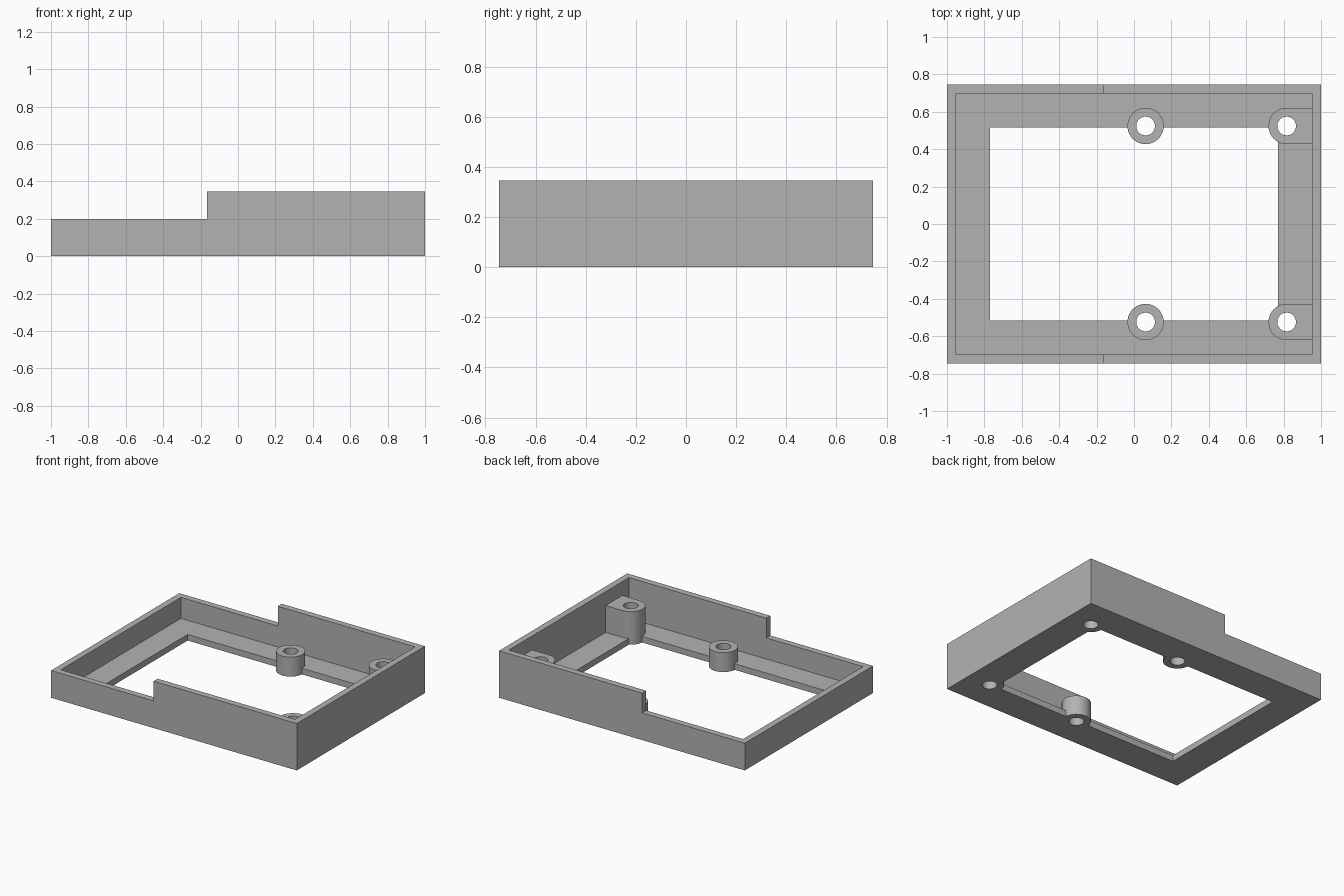
import bpy
import bmesh
from mathutils import Matrix

cube = bpy.data.objects.get("Cube")
if cube:
    bpy.data.objects.remove(cube, do_unlink=True)

# Main dimensions
HALF_X, HALF_Y, HEIGHT = 1.0, 0.745, 0.345
WALL, FLOOR = 0.047, 0.045
INNER_X, INNER_Y = HALF_X - WALL, HALF_Y - WALL
OPEN_X, OPEN_Y = 0.771, 0.516
STEP_X, LOW = -0.165, 0.2
POST_Y, POST_R, HOLE_R = 0.524, 0.097, 0.05
SHORT_X, SHORT_H = 0.062, 0.143
TALL_X, TALL_H = 0.816, 0.243

grey = bpy.data.materials.new("plain grey")
grey.use_nodes = True
grey.diffuse_color = (0.45, 0.45, 0.45, 1)
grey.node_tree.nodes["Principled BSDF"].inputs["Base Color"].default_value = grey.diffuse_color


def finish(name, bm):
    mesh = bpy.data.meshes.new(name)
    bm.to_mesh(mesh)
    bm.free()
    mesh.materials.append(grey)
    obj = bpy.data.objects.new(name, mesh)
    bpy.context.collection.objects.link(obj)
    return obj


def box(name, low, high):
    bm = bmesh.new()
    size = [b - a for a, b in zip(low, high)]
    mid = [(a + b) / 2 for a, b in zip(low, high)]
    bmesh.ops.create_cube(bm, size=1, matrix=Matrix.Translation(mid) @ Matrix.Diagonal((*size, 1)))
    return finish(name, bm)


def cylinder(name, x, y, radius, bottom, top):
    bm = bmesh.new()
    bmesh.ops.create_cone(bm, cap_ends=True, segments=64, radius1=radius, radius2=radius,
                          depth=top - bottom,
                          matrix=Matrix.Translation((x, y, (bottom + top) / 2)))
    return finish(name, bm)


def combine(target, other, operation):
    mod = target.modifiers.new("combine", 'BOOLEAN')
    mod.operation, mod.solver, mod.object = operation, 'EXACT', other
    bpy.context.view_layer.objects.active = target
    bpy.ops.object.modifier_apply(modifier=mod.name)
    bpy.data.objects.remove(other, do_unlink=True)


# Open tray: walls, floor rim and lowered left section
frame = box("stepped_frame", (-HALF_X, -HALF_Y, 0), (HALF_X, HALF_Y, HEIGHT))
combine(frame, box("cavity", (-INNER_X, -INNER_Y, FLOOR), (INNER_X, INNER_Y, 1)), 'DIFFERENCE')
combine(frame, box("opening", (-OPEN_X, -OPEN_Y, -1), (OPEN_X, OPEN_Y, 1)), 'DIFFERENCE')
combine(frame, box("step", (-2, -2, LOW), (STEP_X, 2, 1)), 'DIFFERENCE')

# Screw posts, the tall pair joined to the right-hand wall
for side in (-1, 1):
    y = side * POST_Y
    combine(frame, cylinder("short_post", SHORT_X, y, POST_R, 0, SHORT_H), 'UNION')
    combine(frame, cylinder("tall_post", TALL_X, y, POST_R, 0, TALL_H), 'UNION')
    combine(frame, box("post_web", (TALL_X, y - POST_R, FLOOR / 2),
                       (INNER_X + WALL / 2, y + POST_R, TALL_H)), 'UNION')

# Screw holes through every post
for x in (SHORT_X, TALL_X):
    for side in (-1, 1):
        combine(frame, cylinder("screw_hole", x, side * POST_Y, HOLE_R, -1, 1), 'DIFFERENCE')

# Smooth round walls, sharp edges
bpy.ops.object.select_all(action='DESELECT')
frame.select_set(True)
bpy.context.view_layer.objects.active = frame
bpy.ops.object.shade_smooth_by_angle()
